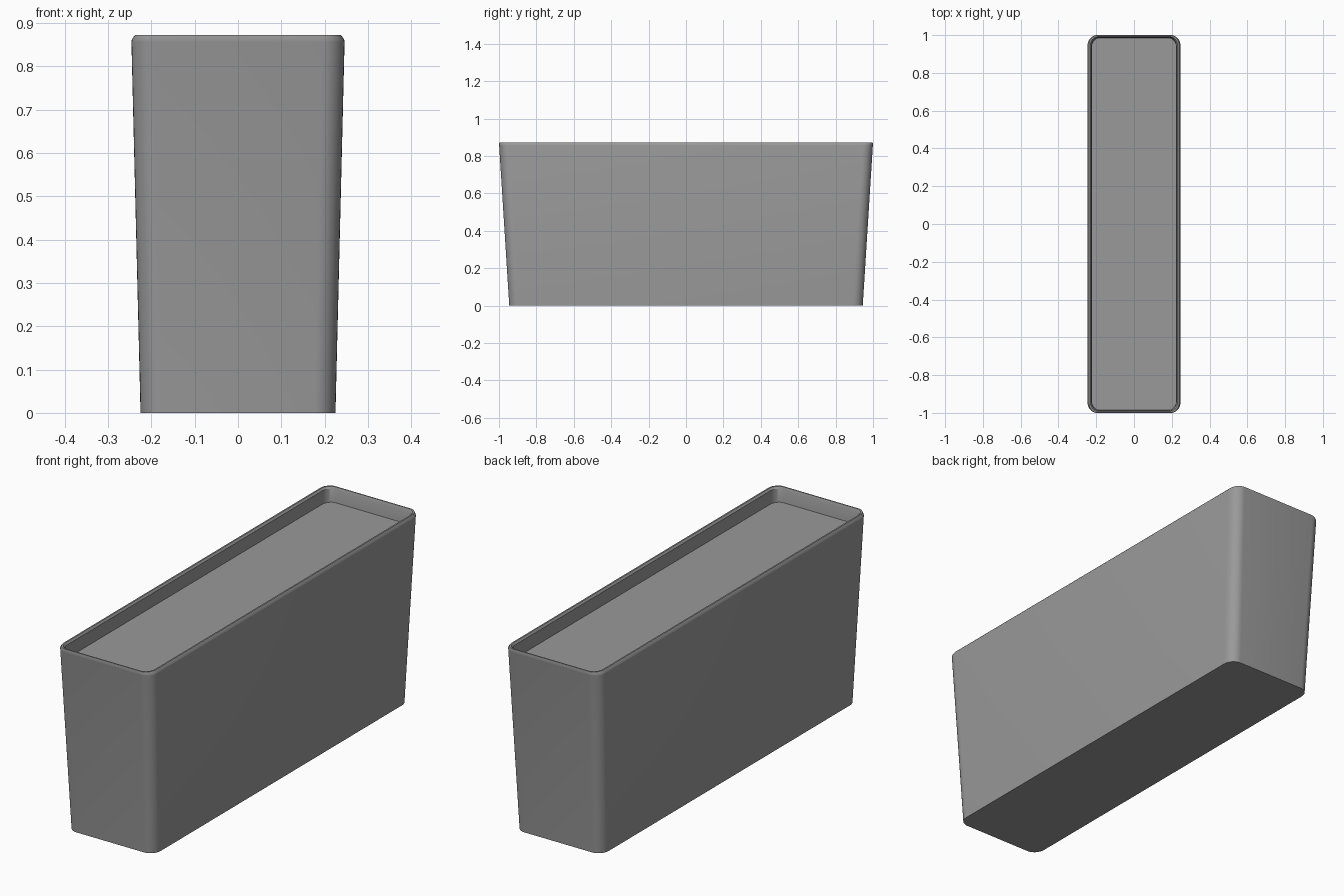
import bpy, bmesh, math

if "Cube" in bpy.data.objects:
    bpy.data.objects.remove(bpy.data.objects["Cube"])

SEG = 8  # segments per rounded corner

grey = bpy.data.materials.new("dark_grey")
grey.diffuse_color = (0.32, 0.32, 0.32, 1)
grey.use_nodes = True
grey.node_tree.nodes["Principled BSDF"].inputs["Base Color"].default_value = grey.diffuse_color


def ring(bm, hx, hy, z, rx, ry):
    """Rounded rectangle loop of vertices at height z."""
    verts = []
    for k, (sx, sy) in enumerate([(1, 1), (-1, 1), (-1, -1), (1, -1)]):
        for i in range(SEG + 1):
            a = math.pi / 2 * (k + i / SEG)
            verts.append(bm.verts.new((sx * (hx - rx) + rx * math.cos(a),
                                       sy * (hy - ry) + ry * math.sin(a), z)))
    return verts


def loft(name, sections):
    """Skin a stack of rounded rectangles into one capped object."""
    bm = bmesh.new()
    rings = [ring(bm, *s) for s in sections]
    for a, b in zip(rings, rings[1:]):
        n = len(a)
        for i in range(n):
            j = (i + 1) % n
            bm.faces.new((a[i], a[j], b[j], b[i]))
    bm.faces.new(rings[0][::-1])
    bm.faces.new(rings[-1])
    mesh = bpy.data.meshes.new(name)
    bm.to_mesh(mesh)
    bm.free()
    mesh.materials.append(grey)
    obj = bpy.data.objects.new(name, mesh)
    bpy.context.collection.objects.link(obj)
    bpy.ops.object.select_all(action='DESELECT')
    bpy.context.view_layer.objects.active = obj
    obj.select_set(True)
    bpy.ops.object.shade_smooth_by_angle(angle=math.radians(30))
    return obj


# Tapered trough: outer wall, chamfered rim, inner wall, hidden inner floor
loft("planter_trough", [
    (0.225, 0.945, 0.000, 0.050, 0.054),
    (0.246, 0.999, 0.856, 0.050, 0.054),
    (0.245, 1.000, 0.862, 0.049, 0.054),
    (0.238, 0.998, 0.872, 0.044, 0.050),
    (0.231, 0.992, 0.872, 0.042, 0.048),
    (0.224, 0.988, 0.863, 0.038, 0.045),
    (0.222, 0.984, 0.780, 0.038, 0.045),
])

# Soil surface recessed below the rim
loft("soil", [
    (0.2215, 0.983, 0.785, 0.038, 0.045),
    (0.2225, 0.985, 0.802, 0.038, 0.045),
])
